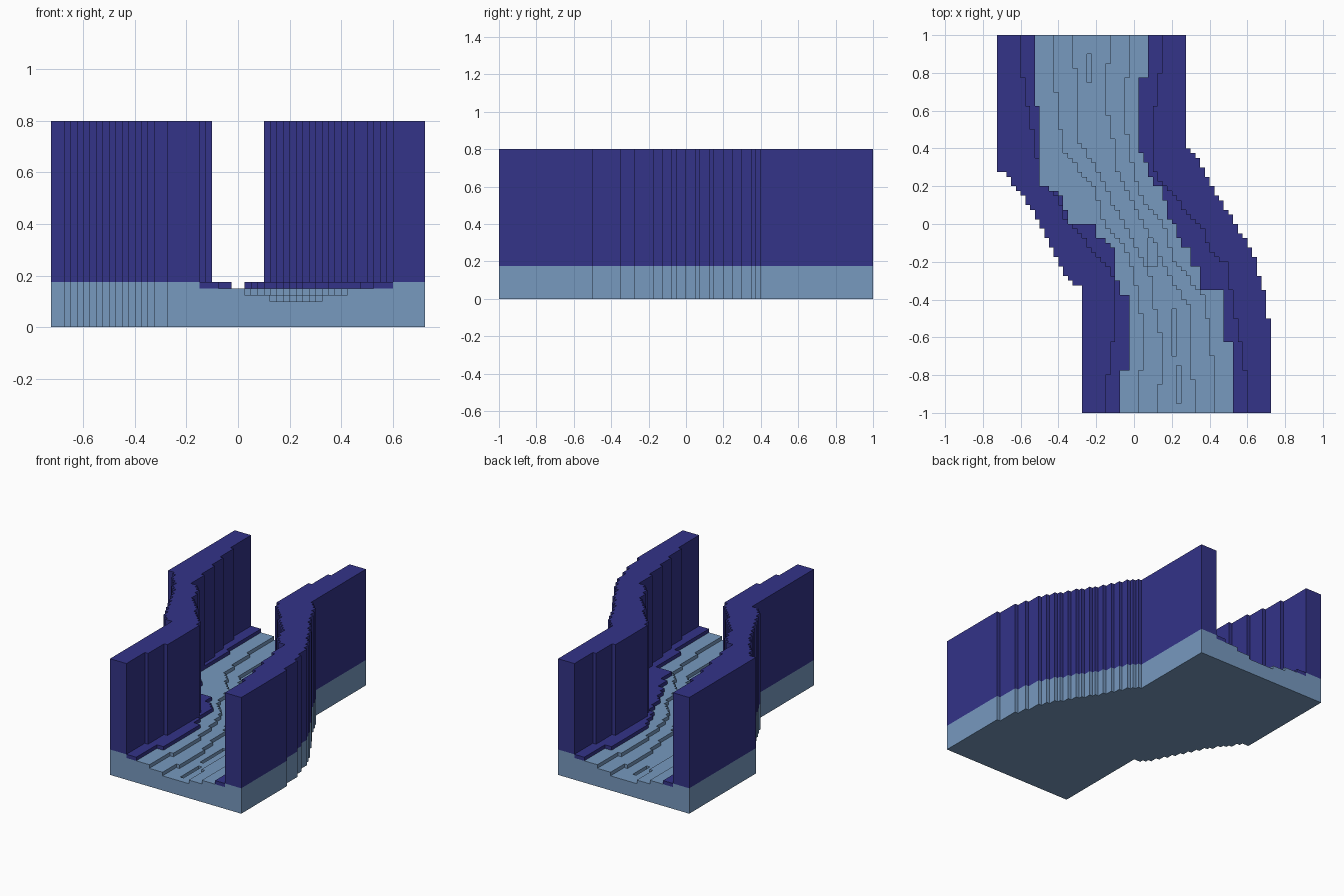
import bpy, bmesh, math

if "Cube" in bpy.data.objects:
    bpy.data.objects.remove(bpy.data.objects["Cube"])

S = 0.025          # block size
ROWS = 80          # rows along y


def material(name, rgb):
    m = bpy.data.materials.new(name)
    m.use_nodes = True
    m.diffuse_color = (*rgb, 1)
    m.node_tree.nodes["Principled BSDF"].inputs["Base Color"].default_value = (*rgb, 1)
    return m


BLUE = material("river_blue", (0.184, 0.319, 0.521))
INDIGO = material("cliff_indigo", (0.033, 0.033, 0.246))


def snap(points):
    """Path of (y, x) points, y falling, as block columns for each row."""
    out = []
    for j in range(ROWS):
        y = -1 + (j + 0.5) * S
        for (ya, xa), (yb, xb) in zip(points, points[1:]):
            if yb <= y <= ya:
                x = xa + (xb - xa) * (ya - y) / (ya - yb)
                out.append(math.floor(x / S + 0.5))
                break
    return out


def turned(cols):
    """The same path turned half round the centre."""
    return [-c for c in reversed(cols)]


def slab(name, lo, hi, z0, z1, mat):
    """Stepped slab filling the blocks between two paths."""
    bm = bmesh.new()
    verts = {}

    def vert(i, j):
        if (i, j) not in verts:
            verts[i, j] = bm.verts.new((i * S, -1 + j * S, z0))
        return verts[i, j]

    for j in range(ROWS):
        for i in range(lo[j], hi[j]):
            bm.faces.new([vert(i, j), vert(i, j + 1), vert(i + 1, j + 1), vert(i + 1, j)])
    top = bmesh.ops.extrude_face_region(bm, geom=bm.faces[:], use_keep_orig=True)
    for v in top["geom"]:
        if isinstance(v, bmesh.types.BMVert):
            v.co.z = z1
    bmesh.ops.recalc_face_normals(bm, faces=bm.faces[:])
    bmesh.ops.dissolve_limit(bm, angle_limit=math.radians(1),
                             verts=bm.verts[:], edges=bm.edges[:])
    me = bpy.data.meshes.new(name)
    bm.to_mesh(me)
    bm.free()
    me.materials.append(mat)
    ob = bpy.data.objects.new(name, me)
    bpy.context.collection.objects.link(ob)


# Outer sides of the canyon
west = snap([(1, -.725), (.275, -.725), (.274, -.68), (.22, -.645), (.13, -.575),
             (.055, -.525), (-.045, -.475), (-.15, -.425), (-.25, -.375),
             (-.299, -.35), (-.3, -.33), (-.324, -.32), (-.325, -.275), (-1, -.275)])
east = snap([(1, .275), (.425, .275), (.4, .3), (.325, .35), (.225, .4), (.1, .475),
             (.025, .525), (-.05, .56), (-.075, .6), (-.125, .61), (-.2, .645),
             (-.325, .675), (-.4, .7), (-.499, .7), (-.5, .725), (-1, .725)])

# Inner faces of the tall cliffs
cliff_w = snap([(1, -.6), (.78, -.59), (.625, -.5625), (.5, -.5375), (.35, -.5125),
                (.2, -.5), (.175, -.42), (.1, -.39), (0, -.35), (-.04, -.3),
                (-.1, -.25), (-.2, -.15), (-.25, -.12), (-.3, -.1), (-.6, -.1),
                (-.63, -.125), (-.8, -.125), (-.82, -.15), (-1, -.15)])
cliff_e = turned(cliff_w)

# Water line along each ledge
shore_w = snap([(1, -.525), (.626, -.525), (.625, -.5), (.2, -.5), (.176, -.475),
                (.175, -.4), (.1, -.375), (.05, -.35), (.001, -.35), (0, -.2),
                (-.075, -.2), (-.076, -.15), (-.125, -.1), (-.25, -.1), (-.36, -.075),
                (-.374, -.06), (-.375, -.025), (-.774, -.025), (-.775, -.075), (-1, -.075)])
shore_e = snap([(1, .075), (.776, .075), (.775, .025), (.4, .025), (.375, .05),
                (.3, .075), (.21, .1), (.2, .15), (.05, .175), (.025, .2), (-.05, .225),
                (-.1, .25), (-.126, .27), (-.13, .3), (-.225, .3), (-.226, .35),
                (-.35, .35), (-.351, .475), (-.625, .475), (-.626, .525), (-1, .525)])
shore_w = [max(a, b) for a, b in zip(shore_w, cliff_w)]
shore_e = [min(a, b) for a, b in zip(shore_e, cliff_e)]

# Terraces of the river bed
shallow_w = snap([(1, -.425), (.7, -.42), (.69, -.4), (.4, -.38), (.3, -.3), (.2, -.2),
                  (.05, -.175), (0, -.15), (-.05, -.1), (-.12, -.05), (-.25, 0),
                  (-.4, .025), (-.55, .05), (-.78, .045), (-.79, .025), (-1, .025)])
shallow_e = turned(shallow_w)
deep_w = snap([(1, -.325), (.85, -.32), (.8, -.3), (.42, -.29), (.38, -.25), (.3, -.2),
               (.2, -.15), (.1, -.11), (0, -.05), (-.1, .0), (-.2, .05), (-.3, .1),
               (-.4, .1), (-.6, .145), (-.85, .145), (-.87, .125), (-1, .125)])
deep_e = turned(deep_w)

# Deepest line, with a few one-block pits
mid = snap([(1, -.25), (.6, -.25), (.3, -.125), (0, .075), (-.22, .075),
            (-.45, .2), (-.72, .2), (-.73, .225), (-1, .225)])
pits = [(.75, .9, 1), (-.22, 0, 2), (-.7, -.45, 1), (-.95, -.75, 1)]
mid_e = [m + sum(w for a, b, w in pits if a < -1 + (j + .5) * S < b)
         for j, m in enumerate(mid)]

slab("river_base", west, east, 0, .075, BLUE)
for side, pick in (("left", 1), ("right", 0)):
    def span(inner_w, inner_e):
        return (inner_e, east) if pick else (west, inner_w)

    slab(side + "_deep_bed", *span(mid, mid_e), .075, .1, BLUE)
    slab(side + "_middle_bed", *span(deep_w, deep_e), .1, .125, BLUE)
    slab(side + "_shallow_bed", *span(shallow_w, shallow_e), .125, .15, BLUE)
    # Blue footing under the cliff, with an indigo ledge along its inner side
    foot_w = [min(c, s - 1) for c, s in zip(cliff_w, shore_w)]
    foot_e = [max(c, s + 1) for c, s in zip(cliff_e, shore_e)]
    slab(side + "_cliff_footing", *span(foot_w, foot_e), .15, .175, BLUE)
    ledge = (shore_e, foot_e) if pick else (foot_w, shore_w)
    slab(side + "_ledge", *ledge, .15, .175, INDIGO)
    slab(side + "_cliff", *span(cliff_w, cliff_e), .175, .8, INDIGO)
